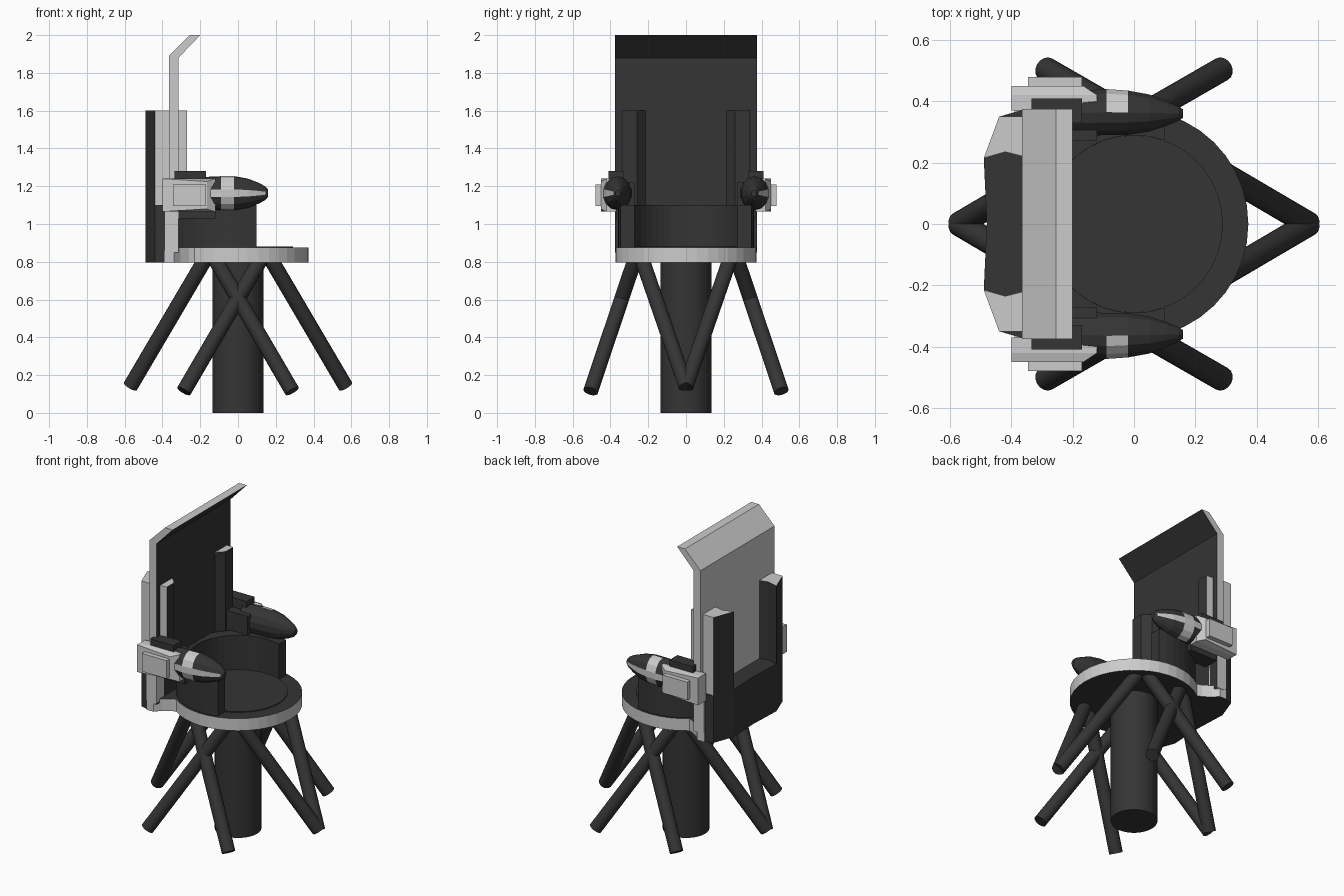
import bpy, bmesh
from math import cos, sin, radians, pi
from mathutils import Vector

if "Cube" in bpy.data.objects:
    bpy.data.objects.remove(bpy.data.objects["Cube"])

dark = bpy.data.materials.new("dark_metal")
dark.diffuse_color = (0.035, 0.035, 0.035, 1)
dark.use_nodes = True
dark.node_tree.nodes["Principled BSDF"].inputs["Base Color"].default_value = dark.diffuse_color
light = bpy.data.materials.new("light_metal")
light.diffuse_color = (0.6, 0.6, 0.6, 1)
light.use_nodes = True
light.node_tree.nodes["Principled BSDF"].inputs["Base Color"].default_value = light.diffuse_color


def finish(name, bm, mat, dark_if=None):
    """Turn a bmesh into an object; dark_if picks faces painted dark."""
    bmesh.ops.recalc_face_normals(bm, faces=bm.faces)
    if dark_if:
        for f in bm.faces:
            f.material_index = int(dark_if(f))
    me = bpy.data.meshes.new(name)
    bm.to_mesh(me)
    bm.free()
    me.materials.append(mat)
    me.materials.append(dark)
    ob = bpy.data.objects.new(name, me)
    bpy.context.collection.objects.link(ob)
    return ob


def prism(name, pts, axis, lo, hi, mat, dark_if=None):
    """Extrude a closed profile: axis 'z' takes (x, y), axis 'y' takes (x, z)."""
    bm = bmesh.new()
    vs = [bm.verts.new((a, b, lo) if axis == 'z' else (a, lo, b)) for a, b in pts]
    f = bm.faces.new(vs)
    r = bmesh.ops.extrude_face_region(bm, geom=[f])
    d = Vector((0, 0, hi - lo)) if axis == 'z' else Vector((0, hi - lo, 0))
    bmesh.ops.translate(bm, verts=[v for v in r['geom'] if isinstance(v, bmesh.types.BMVert)], vec=d)
    return finish(name, bm, mat, dark_if)


def box(name, x0, x1, y0, y1, z0, z1, mat):
    return prism(name, [(x0, y0), (x1, y0), (x1, y1), (x0, y1)], 'z', z0, z1, mat)


def rod(name, a, b, r, n=16):
    a, b = Vector(a), Vector(b)
    bm = bmesh.new()
    bmesh.ops.create_cone(bm, cap_ends=True, segments=n, radius1=r, radius2=r, depth=(b - a).length)
    q = (b - a).to_track_quat('Z', 'Y').to_matrix()
    bmesh.ops.rotate(bm, verts=bm.verts, matrix=q)
    bmesh.ops.translate(bm, verts=bm.verts, vec=(a + b) / 2)
    ob = finish(name, bm, dark)
    bpy.ops.object.select_all(action='DESELECT')
    ob.select_set(True)
    bpy.context.view_layer.objects.active = ob
    bpy.ops.object.shade_smooth_by_angle(angle=radians(40))
    return ob


def arc(r, a0, a1, n):
    return [(r * cos(radians(a0 + (a1 - a0) * i / n)), r * sin(radians(a0 + (a1 - a0) * i / n)))
            for i in range(n + 1)]


def loft(name, rings, mat, dark_if=None):
    bm = bmesh.new()
    rs = [[bm.verts.new(p) for p in ring] for ring in rings]
    n = len(rs[0])
    for a, b in zip(rs, rs[1:]):
        for i in range(n):
            bm.faces.new((a[i], a[(i + 1) % n], b[(i + 1) % n], b[i]))
    bm.faces.new(rs[0])
    bm.faces.new(rs[-1])
    return finish(name, bm, mat, dark_if)


# pedestal
rod("center_column", (0, 0, 0), (0, 0, 0.81), 0.136, 32)

# splayed legs: V pairs left and right, crossing pairs front and back
for sx in (1, -1):
    for sy in (1, -1):
        rod("v_leg", (0.57 * sx, 0, 0.14), (0.17 * sx, 0.235 * sy, 0.82), 0.04)
        rod("cross_leg", (0.287 * sx, 0.505 * sy, 0.115), (-0.125 * sx, 0.268 * sy, 0.82), 0.04)

# seat plate: round front, waisted toward the square back
side = [(-0.26, 0.305), (-0.305, 0.335), (-0.34, 0.372), (-0.39, 0.372)]
outline = arc(0.373, -128, 128, 28) + side + [(x, -y) for x, y in reversed(side)]
prism("seat_plate", outline, 'z', 0.797, 0.875, light, lambda f: abs(f.normal.z) > 0.9)
prism("seat_pad", arc(0.29, 0, 350, 35), 'z', 0.86, 0.88, dark)

# curved wall round the sitter, open at the front
wall = [(max(x, -0.33), y) for x, y in arc(0.36, 74, 286, 28)]
inner = [(x, y) for x, y in arc(0.29, 290, 70, 28)]
prism("seat_wall", wall + inner, 'z', 0.86, 1.1, dark)

# backrest with bent headrest
prism("backrest", [(-0.365, 0.85), (-0.315, 0.85), (-0.315, 1.88), (-0.2, 2.0), (-0.255, 2.0), (-0.365, 1.89)],
      'y', -0.375, 0.375, light,
      lambda f: f.normal.x > 0.3 and f.normal.z < 0.3)

# dark block behind the backrest
prism("rear_block", [(-0.365, -0.372), (-0.44, -0.35), (-0.49, -0.215), (-0.48, 0), (-0.49, 0.215),
                     (-0.44, 0.35), (-0.365, 0.372)], 'z', 0.797, 1.1, dark)

for s in (1, -1):
    # side posts running through the backrest
    post = [(-0.49, 0.215), (-0.44, 0.35), (-0.365, 0.35), (-0.33, 0.34), (-0.27, 0.335), (-0.27, 0.26),
            (-0.32, 0.21), (-0.42, 0.235)]
    prism("back_post", [(x, y * s) for x, y in post], 'z', 1.09, 1.6, light,
          lambda f: abs(f.normal.x) > 0.6 or f.normal.y * s < -0.3)

    # cheek between seat and arm
    box("arm_bracket", -0.39, -0.315, *sorted((0.3 * s, 0.373 * s)), 0.86, 1.1, light)

    # arm housing: inner block, cap, tapered outer box and raised cover
    box("arm_inner_block", -0.33, -0.12, *sorted((0.27 * s, 0.37 * s)), 1.03, 1.22, dark)
    box("arm_cap", -0.335, -0.17, *sorted((0.33 * s, 0.41 * s)), 1.2, 1.28, dark)
    loft("arm_outer_box", [
        [(x, y * s, z) for x, z in ((-0.4, 1.065), (x1, 1.065 + t), (x1, 1.24 - t), (-0.4, 1.24))]
        for y, x1, t in ((0.37, -0.12, 0), (0.42, -0.12, 0), (0.45, -0.165, 0.015))], light)
    box("arm_cover", -0.345, -0.17, *sorted((0.44 * s, 0.48 * s)), 1.095, 1.21, light)

    # bullet-shaped arm pod with light cross bands on its outer side
    rings = []
    for x, cy, ry, rz in ((-0.2, 0.36, 0.075, 0.085), (-0.09, 0.365, 0.077, 0.09), (-0.02, 0.363, 0.074, 0.09),
                          (0.05, 0.362, 0.062, 0.078), (0.11, 0.361, 0.04, 0.055), (0.145, 0.36, 0.024, 0.036),
                          (0.16, 0.36, 0.014, 0.018)):
        rings.append([(x, (cy + ry * cos(2 * pi * (i + 0.5) / 14)) * s,
                       1.163 + rz * sin(2 * pi * (i + 0.5) / 14)) for i in range(14)])

    def pod_dark(f):
        c = f.calc_center_median()
        band = -0.09 < c.x < -0.02
        stripe = abs(c.z - 1.163) < 0.004 and c.x < 0.13
        return not ((band or stripe) and c.y * s > 0.37)
    loft("arm_pod", rings, light, pod_dark)
